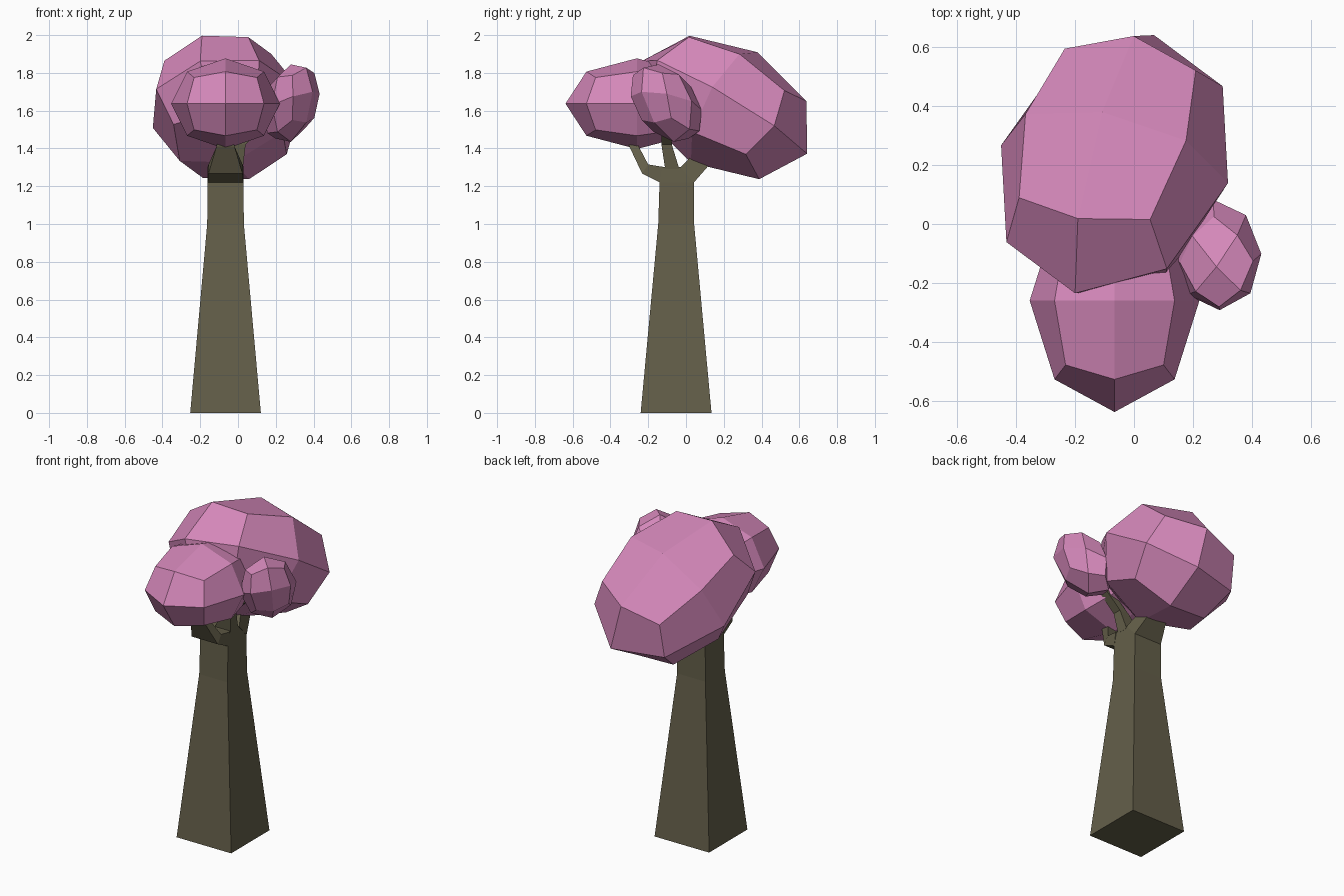
import bpy, bmesh
from mathutils import Vector

if "Cube" in bpy.data.objects:
    bpy.data.objects.remove(bpy.data.objects["Cube"])


def material(name, rgb):
    m = bpy.data.materials.new(name)
    m.diffuse_color = (*rgb, 1)
    m.use_nodes = True
    m.node_tree.nodes["Principled BSDF"].inputs["Base Color"].default_value = m.diffuse_color
    return m


BARK = material("olive bark", (0.127, 0.114, 0.067))
PINK = material("pink blossom", (0.66, 0.245, 0.49))


def finish(name, bm, mat):
    bmesh.ops.recalc_face_normals(bm, faces=bm.faces)
    me = bpy.data.meshes.new(name)
    bm.to_mesh(me)
    bm.free()
    me.materials.append(mat)
    ob = bpy.data.objects.new(name, me)
    bpy.context.collection.objects.link(ob)
    return ob


def loft(name, rings):
    """Skin four-cornered rings and cap both ends."""
    bm = bmesh.new()
    vs = [[bm.verts.new(p) for p in r] for r in rings]
    for a, b in zip(vs, vs[1:]):
        for i in range(4):
            j = (i + 1) % 4
            bm.faces.new((a[i], a[j], b[j], b[i]))
    bm.faces.new(vs[0])
    bm.faces.new(vs[-1])
    return finish(name, bm, BARK)


def limb(name, sections):
    """Sections: centre x, half width, lower (y, z), upper (y, z)."""
    loft(name, [[(x - h, *lo), (x + h, *lo), (x + h, *hi), (x - h, *hi)]
                for x, h, lo, hi in sections])


def blob(name, centre, a, b, d):
    """Once-divided cube rounded to a ball, stretched along three axes."""
    bm = bmesh.new()
    bmesh.ops.create_cube(bm, size=2)
    bmesh.ops.subdivide_edges(bm, edges=bm.edges[:], cuts=1, use_grid_fill=True)
    a, b, d = Vector(a), Vector(b), Vector(d)
    for v in bm.verts:
        u = v.co.normalized()
        v.co = Vector(centre) + a * u.x + b * u.y + d * u.z
    return finish(name, bm, PINK)


# trunk: square, flared at the base
CX, CY = -0.066, -0.052
loft("trunk", [[(CX + sx * hx, y0 if sy < 0 else y1, z)
                for sx, sy in ((-1, -1), (1, -1), (1, 1), (-1, 1))]
               for z, hx, y0, y1 in ((0, 0.187, -0.24, 0.135),
                                     (1.0, 0.097, -0.147, 0.043),
                                     (1.22, 0.095, -0.14, 0.042),
                                     (1.303, 0.09, -0.13, -0.03))])

# branches, each ending inside its own crown
limb("front_branch", [(CX, 0.095, (-0.138, 1.22), (-0.125, 1.303)),
                      (CX, 0.09, (-0.232, 1.267), (-0.2, 1.315)),
                      (CX, 0.048, (-0.30, 1.41), (-0.25, 1.41)),
                      (CX, 0.03, (-0.31, 1.5), (-0.27, 1.5))])
limb("back_branch", [(CX, 0.095, (0.042, 1.22), (-0.03, 1.30)),
                     (CX, 0.065, (0.125, 1.315), (0.03, 1.36)),
                     (CX, 0.04, (0.2, 1.45), (0.13, 1.48))])
limb("side_branch", [(-0.03, 0.055, (-0.11, 1.29), (-0.035, 1.29)),
                     (0.01, 0.03, (-0.13, 1.42), (-0.075, 1.42)),
                     (0.17, 0.025, (-0.13, 1.57), (-0.08, 1.57))])

# blossom crowns
blob("front_crown", (-0.066, -0.26, 1.637),
     (0.288, 0, 0), (0, 0.378, 0), (0, 0, 0.24))
blob("back_crown", (-0.066, 0.203, 1.617),
     (0.134, 0.438, -0.245), (0.385, -0.064, 0.108), (-0.042, 0.177, 0.292))
blob("side_crown", (0.28, -0.105, 1.64),
     (0.10, 0.135, 0.01), (0.115, -0.13, 0.06), (0, -0.04, 0.205))
